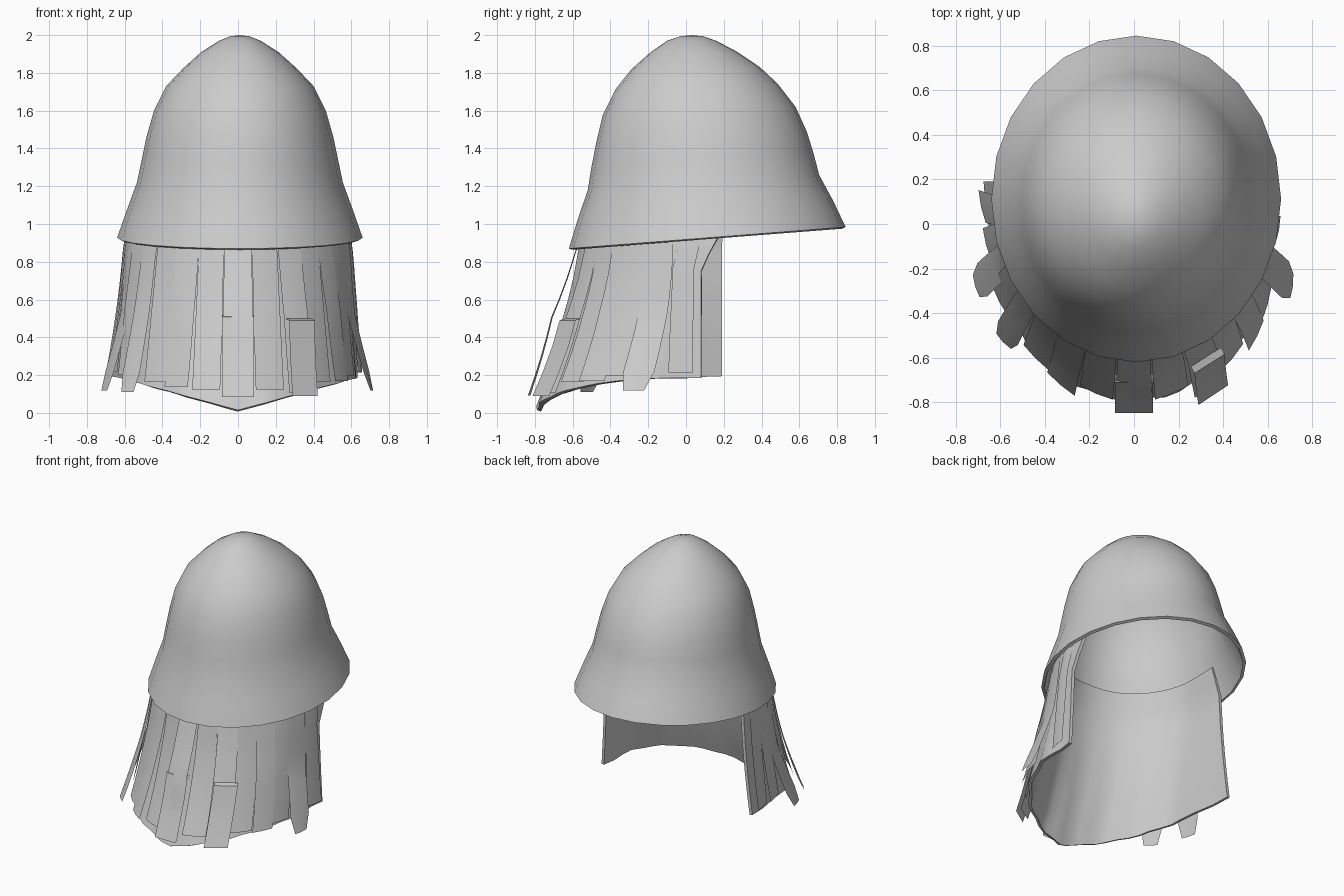
import bpy, bmesh, math, random
from mathutils import Vector

random.seed(4)
cube = bpy.data.objects.get("Cube")
if cube:
    bpy.data.objects.remove(cube, do_unlink=True)

grey = bpy.data.materials.new("plain grey")
grey.diffuse_color = (0.6, 0.6, 0.6, 1)
grey.use_nodes = True
grey.node_tree.nodes["Principled BSDF"].inputs["Base Color"].default_value = (0.6, 0.6, 0.6, 1)


def finish(name, bm, thickness=0, angle=50):
    bmesh.ops.recalc_face_normals(bm, faces=bm.faces)
    mesh = bpy.data.meshes.new(name)
    bm.to_mesh(mesh)
    bm.free()
    ob = bpy.data.objects.new(name, mesh)
    bpy.context.collection.objects.link(ob)
    mesh.materials.append(grey)
    bpy.ops.object.select_all(action='DESELECT')
    ob.select_set(True)
    bpy.context.view_layer.objects.active = ob
    if thickness:
        mod = ob.modifiers.new("thickness", 'SOLIDIFY')
        mod.thickness = thickness
        mod.offset = -1
        # Applied first, so that the rim edges are kept sharp
        bpy.ops.object.modifier_apply(modifier=mod.name)
    bpy.ops.object.shade_smooth_by_angle(angle=math.radians(angle))


def skin(bm, rows, closed=False):
    """Join equal rows of vertices with quads."""
    n = len(rows[0])
    for r0, r1 in zip(rows, rows[1:]):
        for i in range(n if closed else n - 1):
            j = (i + 1) % n
            bm.faces.new((r0[i], r0[j], r1[j], r1[i]))


# Helmet bell: half width, front y, back y, height at centre, tilt
RINGS = [(0.65, -0.62, 0.845, 0.927, 0.078), (0.60, -0.575, 0.78, 1.07, 0.075),
         (0.545, -0.52, 0.705, 1.22, 0.065), (0.52, -0.50, 0.675, 1.34, 0.06),
         (0.495, -0.475, 0.64, 1.46, 0.05), (0.455, -0.44, 0.58, 1.60, 0.04),
         (0.39, -0.37, 0.485, 1.73, 0.03), (0.30, -0.29, 0.39, 1.825, 0.02),
         (0.205, -0.19, 0.27, 1.91, 0.01), (0.11, -0.10, 0.16, 1.97, 0),
         (0.05, -0.03, 0.09, 1.994, 0)]
bm = bmesh.new()
rows = []
for a, yf, yb, z, tilt in RINGS:
    c, b = (yf + yb) / 2, (yb - yf) / 2
    row = []
    for i in range(24):
        t = math.tau * i / 24
        dy = b * math.cos(t)
        row.append(bm.verts.new((0.01 + a * math.sin(t), c + dy, z + tilt * dy)))
    rows.append(row)
skin(bm, rows, True)
tip = bm.verts.new((0.01, 0.03, 2.0))
for i in range(24):
    bm.faces.new((rows[-1][i], rows[-1][(i + 1) % 24], tip))
finish("helmet_bell", bm, 0.022)


# Neck cloth surface: u runs -1..1 around the front; s is 0 at the helmet rim,
# 1 at the hem and negative inside the helmet
def cloth_point(u, s):
    f = max(s, 0) ** 1.5
    tuck = 0.24 * min(s, 0)
    a, c, b = 0.605 + 0.04 * f + tuck, 0.115 - 0.115 * f, 0.68 + 0.11 * f + tuck
    t = min(abs(u) / 0.82, 1) * math.radians(75)
    x, y = a * math.sin(t), c - b * math.cos(t)
    if abs(u) > 0.82:
        # Straight end panels: the left one stops shorter, the right one flares
        k = (abs(u) - 0.82) / 0.18
        if u > 0:
            end_x, end_y = a - 0.015 * f, 0.08 + 0.1 * min(max(0, 1 - s / 0.2), 1)
        else:
            end_x, end_y = a + 0.03 * f, 0.19
        x, y = x + (end_x - x) * k, y + (end_y - y) * k
    x = math.copysign(x, u)
    top = 0.925 + 0.07 * y
    low = 0.015 + 0.27 * abs(x)
    return Vector((x, y, top + (low - top) * s))


def outward(u, s):
    d = cloth_point(min(u + 0.02, 1), s) - cloth_point(max(u - 0.02, -1), s)
    d.z = 0
    d.normalize()
    return Vector((d.y, -d.x, 0)), d


bm = bmesh.new()
rows = []
for r in range(11):
    s = -0.27 + 1.27 * r / 10
    row = []
    for i in range(31):
        u = -1 + 2 * i / 30
        n, d = outward(u, s)
        wave = 0.008 * math.sin(i * 1.9) * max(s, 0)
        row.append(bm.verts.new(cloth_point(u, s) + n * wave))
    rows.append(row)
skin(bm, rows)
finish("neck_cloth", bm, 0.022)


# Hanging strips: position, half width, (middle, end) stand-off, length, rounded tip
STRIPS = [(-0.90, 0.075, 0.01, 0.02, 0.96, 0), (-0.82, 0.075, 0.01, 0.02, 0.96, 0),
          (-0.745, 0.080, 0.01, 0.085, 1.09, 1), (-0.65, 0.075, 0.02, 0.02, 0.96, 0),
          (-0.54, 0.070, 0.03, 0.07, 1.06, 1), (-0.41, 0.080, 0.015, 0.02, 0.95, 0),
          (-0.28, 0.080, 0.025, 0.04, 0.95, 0), (-0.145, 0.080, 0.01, 0.015, 0.92, 0),
          (0.00, 0.085, 0.075, 0.065, 0.91, 0), (0.145, 0.080, 0.01, 0.015, 0.92, 0),
          (0.285, 0.080, 0.04, 0.05, 0.99, 0), (0.41, 0.080, 0.015, 0.02, 0.95, 0),
          (0.53, 0.075, 0.03, 0.04, 0.98, 0), (0.64, 0.075, 0.015, 0.02, 0.96, 0),
          (0.745, 0.085, 0.01, 0.085, 1.09, 1), (0.88, 0.065, 0.01, 0.015, 0.96, 0)]
for k, (u0, w, mid, end, length, rounded) in enumerate(STRIPS):
    bm = bmesh.new()
    rows = []
    twist = random.uniform(-0.012, 0.012)
    for r in range(9):
        q = r / 8
        s = -0.04 + q * (length + 0.04)
        # Strips fan out a little towards the hem
        u = u0 * (1 + 0.12 * q * (1 - 0.6 * abs(u0)))
        n, d = outward(u, s)
        off = 0.01 + (mid * q * 2 if q < 0.5 else mid + (end - mid) * (q * 2 - 1))
        half = w * (0.85 + 0.15 * q)
        if rounded and r == 8:
            half *= 0.65
        p = cloth_point(u, s) + n * off
        rows.append([bm.verts.new(p + d * half * e + n * (twist * e * q - 0.005 * abs(e)))
                     for e in (-1, 0, 1)])
    skin(bm, rows)
    finish(f"cloth_strip_{k + 1}", bm)

# Loose overlapping flaps on the front strips
for name, u, w, start, end in (("front_flap", 0.0, 0.085, 0.42, 0.92),
                               ("side_flap", 0.312, 0.08, 0.49, 1.01)):
    bm = bmesh.new()
    rows = []
    for q, off in ((0, 0.05), (0.02, 0.082), (0.35, 0.078), (0.7, 0.08), (1, 0.085)):
        s = start + (end - start) * q
        n, d = outward(u, s)
        p = cloth_point(u, s) + n * off
        rows.append([bm.verts.new(p + d * w * e) for e in (-1, 0, 1)])
    skin(bm, rows)
    finish(name, bm)
